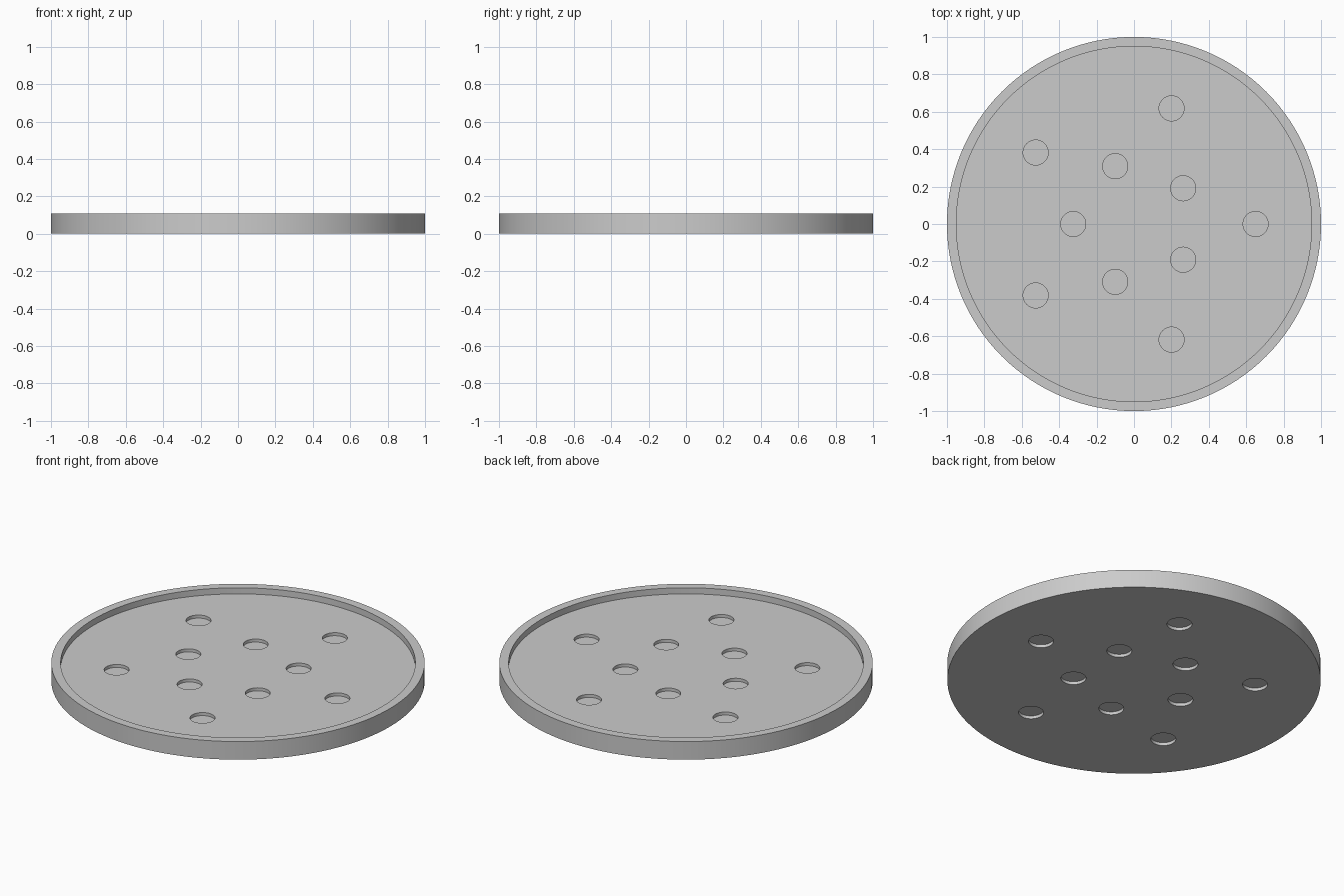
import bpy, bmesh, math
from mathutils import Matrix

if "Cube" in bpy.data.objects:
    bpy.data.objects.remove(bpy.data.objects["Cube"])

HEIGHT, FLOOR, DEPTH = 0.107, 0.071, 0.018   # rim height, tray floor height, dimple depth
R_OUT, R_IN, R_HOLE = 1.0, 0.95, 0.067
SEG = 128

grey = bpy.data.materials.new("light_grey")
grey.diffuse_color = (0.6, 0.6, 0.6, 1)
grey.use_nodes = True
grey.node_tree.nodes["Principled BSDF"].inputs["Base Color"].default_value = grey.diffuse_color


def make_object(name, bm):
    bmesh.ops.recalc_face_normals(bm, faces=bm.faces)
    mesh = bpy.data.meshes.new(name)
    bm.to_mesh(mesh)
    bm.free()
    mesh.materials.append(grey)
    obj = bpy.data.objects.new(name, mesh)
    bpy.context.collection.objects.link(obj)
    return obj


# Round tray: stacked rings for base, outer wall, rim, inner wall and floor
bm = bmesh.new()
rings = []
for r, z in ((R_OUT, 0), (R_OUT, HEIGHT), (R_IN, HEIGHT), (R_IN, FLOOR)):
    rings.append([bm.verts.new((r * math.cos(2 * math.pi * i / SEG),
                                r * math.sin(2 * math.pi * i / SEG), z))
                  for i in range(SEG)])
for a, b in zip(rings, rings[1:]):
    for i in range(SEG):
        j = (i + 1) % SEG
        bm.faces.new((a[i], a[j], b[j], b[i]))
bm.faces.new(rings[0])
bm.faces.new(rings[-1])
tray = make_object("tray", bm)

# Dimple cutters: two rings of five, sunk into both the floor and the underside
bm = bmesh.new()
for radius, start in ((0.325, 36), (0.65, 0)):
    for k in range(5):
        a = math.radians(start + 72 * k)
        for z in (FLOOR, 0):
            bmesh.ops.create_cone(
                bm, cap_ends=True, segments=48, radius1=R_HOLE, radius2=R_HOLE,
                depth=2 * DEPTH,
                matrix=Matrix.Translation((radius * math.cos(a), radius * math.sin(a), z)))
cutter = make_object("dimple_cutter", bm)
cutter.hide_render = True

# Cut the dimples and drop the helper
mod = tray.modifiers.new("dimples", 'BOOLEAN')
mod.operation = 'DIFFERENCE'
mod.solver = 'EXACT'
mod.object = cutter
bpy.context.view_layer.objects.active = tray
tray.select_set(True)
bpy.ops.object.modifier_apply(modifier=mod.name)
bpy.data.objects.remove(cutter)

# Smooth round walls, sharp edges kept
bpy.ops.object.shade_smooth_by_angle(angle=math.radians(30))
